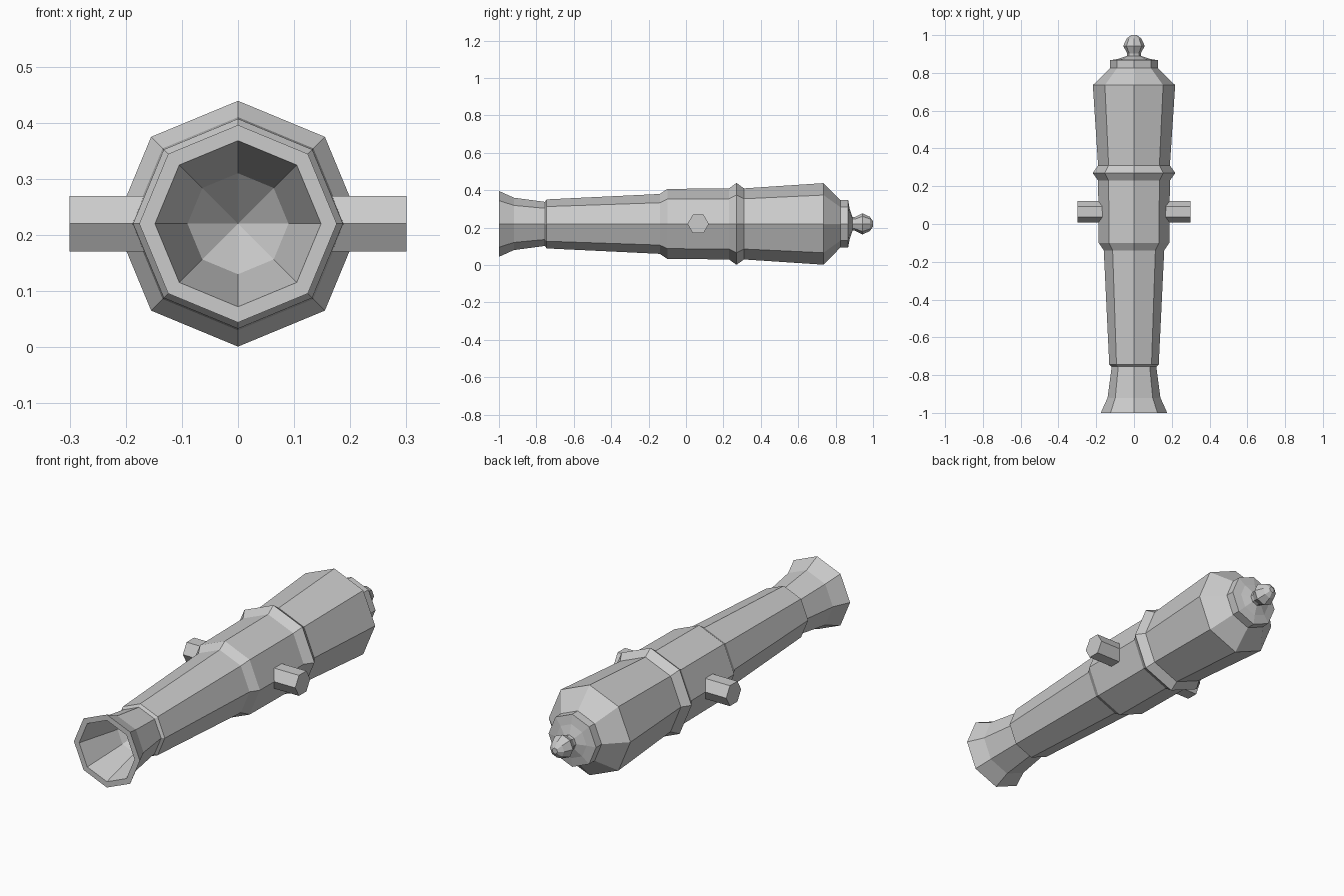
import bpy, bmesh
from math import cos, sin, pi
from mathutils import Vector

cube = bpy.data.objects.get("Cube")
if cube:
    bpy.data.objects.remove(cube)

AXIS_Z = 0.22

metal = bpy.data.materials.new("grey metal")
metal.use_nodes = True
GREY = (0.6, 0.6, 0.6, 1)
metal.diffuse_color = GREY
metal.node_tree.nodes["Principled BSDF"].inputs["Base Color"].default_value = GREY


def lathe(name, profile, sides, center, along, u, v):
    """Revolve (distance, radius) points about an axis; zero radius closes an end."""
    bm = bmesh.new()
    center, along, u, v = map(Vector, (center, along, u, v))
    rings = []
    for d, r in profile:
        base = center + along * d
        if r == 0:
            rings.append([bm.verts.new(base)] * sides)
        else:
            angles = [2 * pi * i / sides for i in range(sides)]
            rings.append([bm.verts.new(base + (u * cos(a) + v * sin(a)) * r) for a in angles])
    for a, b in zip(rings, rings[1:]):
        for i in range(sides):
            j = (i + 1) % sides
            bm.faces.new(dict.fromkeys((a[i], a[j], b[j], b[i])))
    bmesh.ops.recalc_face_normals(bm, faces=bm.faces)
    mesh = bpy.data.meshes.new(name)
    bm.to_mesh(mesh)
    bm.free()
    mesh.materials.append(metal)
    obj = bpy.data.objects.new(name, mesh)
    bpy.context.collection.objects.link(obj)
    return obj


X, Y, Z = (1, 0, 0), (0, 1, 0), (0, 0, 1)

# Barrel: bore, muzzle flare, chase, reinforces and breech
barrel = [
    (-0.70, 0), (-0.79, 0.09), (-1.0, 0.148),
    (-1.0, 0.176), (-0.92, 0.14), (-0.755, 0.118), (-0.745, 0.131),
    (-0.14, 0.16), (-0.10, 0.187), (0.23, 0.19),
    (0.27, 0.219), (0.31, 0.19), (0.735, 0.218),
    (0.825, 0.127), (0.867, 0.127), (0.875, 0.08), (0.895, 0),
]
lathe("barrel", barrel, 8, (0, 0, AXIS_Z), Y, X, Z)

# Knob and neck behind the breech
knob = [(0.86, 0), (0.872, 0.09), (0.89, 0.036), (0.903, 0.036),
        (0.943, 0.057), (0.983, 0.038), (1.0, 0.014), (1.0, 0)]
lathe("breech_knob", knob, 8, (0, 0, AXIS_Z), Y, X, Z)

# Trunnions on both sides
for side, label in ((1, "left"), (-1, "right")):
    lathe(label + "_trunnion", [(0.12, 0), (0.12, 0.057), (0.3, 0.057), (0.3, 0)],
          6, (0, 0.065, AXIS_Z), (side, 0, 0), Y, Z)
